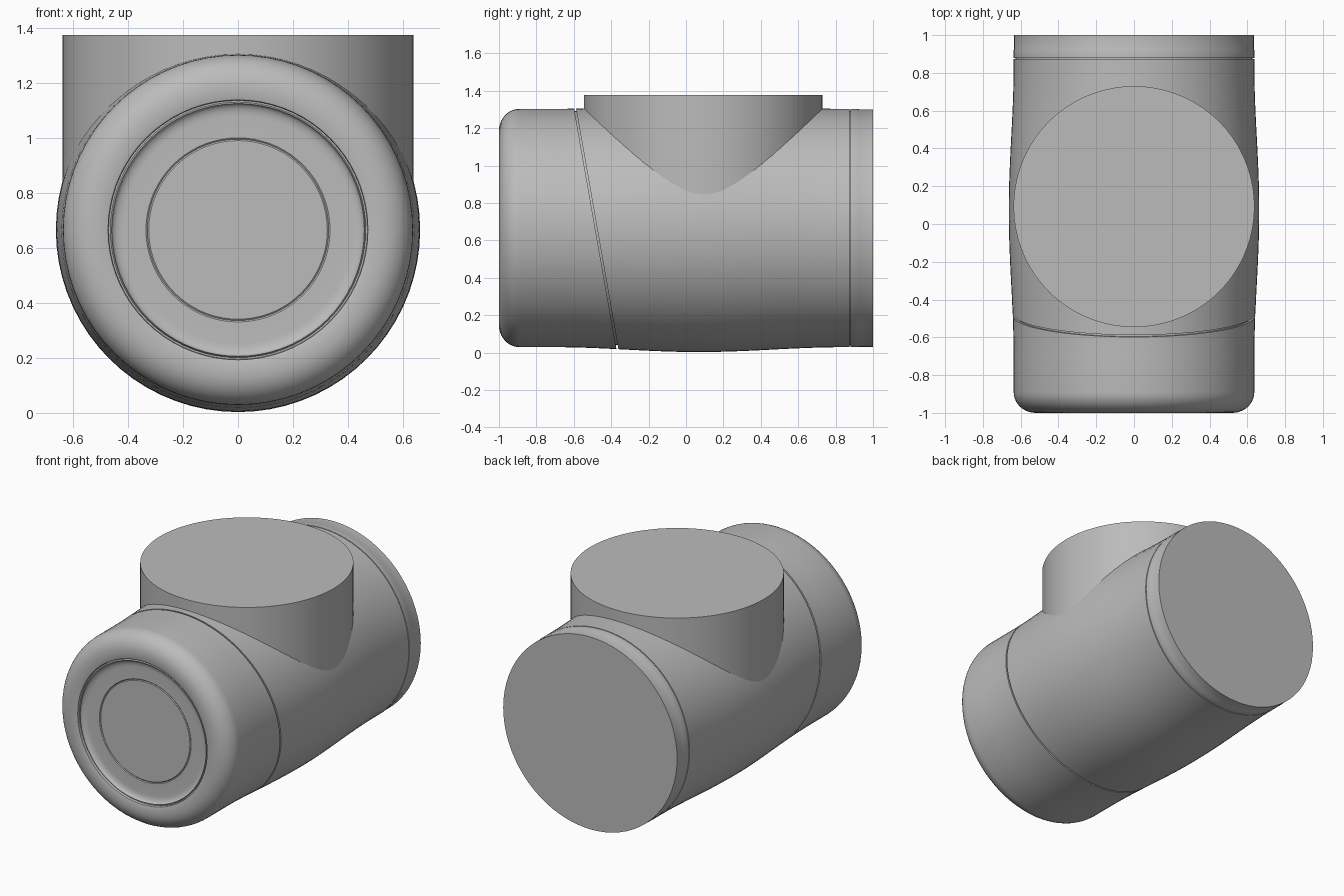
import bpy, bmesh, math
from mathutils import Vector

cube = bpy.data.objects.get("Cube")
if cube:
    bpy.data.objects.remove(cube, do_unlink=True)

AXIS_Z = 0.666      # height of the main tube axis
R = 0.637           # tube end radius
BRANCH_Y = 0.092    # centre of the upright branch
SEGMENTS = 72

grey = bpy.data.materials.new("satin grey")
grey.use_nodes = True
grey.diffuse_color = (0.5, 0.5, 0.5, 1)
grey.node_tree.nodes["Principled BSDF"].inputs["Base Color"].default_value = (0.5, 0.5, 0.5, 1)


def tube_radius(y):
    """Slight barrel swelling around the middle of the tube."""
    t = (y - 0.07) / 0.78
    return R + (0.026 * math.cos(t * math.pi / 2) ** 2 if abs(t) < 1 else 0)


def lathe(name, profile, cuts=(), upright=False):
    """Revolve (radius, position) points; cut away the side each normal points to."""
    bm = bmesh.new()
    rings = []
    for r, p in profile:
        ring = []
        for i in range(SEGMENTS):
            a = 2 * math.pi * i / SEGMENTS
            u, v = r * math.cos(a), r * math.sin(a)
            co = (u, BRANCH_Y + v, p) if upright else (u, p, AXIS_Z + v)
            ring.append(bm.verts.new(co))
        rings.append(ring)
    for a, b in zip(rings, rings[1:]):
        for i in range(SEGMENTS):
            j = (i + 1) % SEGMENTS
            bm.faces.new((a[i], a[j], b[j], b[i]))
    bm.faces.new(rings[0])
    bm.faces.new(rings[-1])
    for point, normal in cuts:
        bmesh.ops.bisect_plane(bm, geom=bm.verts[:] + bm.edges[:] + bm.faces[:],
                               plane_co=point, plane_no=normal, clear_outer=True)
        bmesh.ops.holes_fill(bm, edges=[e for e in bm.edges if e.is_boundary], sides=0)
    bmesh.ops.recalc_face_normals(bm, faces=bm.faces[:])
    mesh = bpy.data.meshes.new(name)
    bm.to_mesh(mesh)
    bm.free()
    mesh.materials.append(grey)
    obj = bpy.data.objects.new(name, mesh)
    bpy.context.collection.objects.link(obj)
    bpy.ops.object.select_all(action='DESELECT')
    obj.select_set(True)
    bpy.context.view_layer.objects.active = obj
    bpy.ops.object.shade_smooth_by_angle(angle=math.radians(32))
    return obj


# Slanted seam between the front cap and the body
seam_top = Vector((0, -0.593, 1.305))
seam_bottom = Vector((0, -0.367, 0.02))
along = (seam_bottom - seam_top).normalized()
seam_normal = Vector((0, -along.z, along.y))    # points to the back
half_gap = seam_normal * 0.005

# Front cap: rounded rim, groove and dished lid
cap = [(0.325, -0.967), (0.33, -0.963), (0.335, -0.967), (0.415, -0.967)]
for i in range(1, 7):
    a = i / 6 * math.pi / 2
    cap.append((0.415 + 0.045 * math.sin(a), -0.967 - 0.023 * (1 - math.cos(a))))
cap += [(0.465, -0.98), (0.471, -0.98), (0.473, -0.997), (0.48, -1.0)]
for i in range(11):
    a = i / 10 * math.pi / 2
    cap.append((0.52 + (R - 0.52) * math.sin(a), -0.89 - 0.11 * math.cos(a)))
cap += [(tube_radius(y / 100), y / 100) for y in range(-70, -19, 5)]
lathe("front_cap", cap, [(seam_top - half_gap, seam_normal)])

# Barrel body, cut along the slanted seam
body = [(tube_radius(y / 100), y / 100) for y in range(-70, 86, 5)]
body.append((R, 0.873))
lathe("body", body, [(seam_top + half_gap, -seam_normal)])

# Back collar
lathe("back_collar", [(R, 0.879), (R, 0.92), (R - 0.002, 0.925), (R - 0.002, 1.0)])

# Core that closes the bottoms of the seams
lathe("seam_core", [(0.625, -0.8), (0.628, 0.95)])

# Upright branch
lathe("branch", [(0.638, AXIS_Z), (0.638, 1.376)], upright=True)
